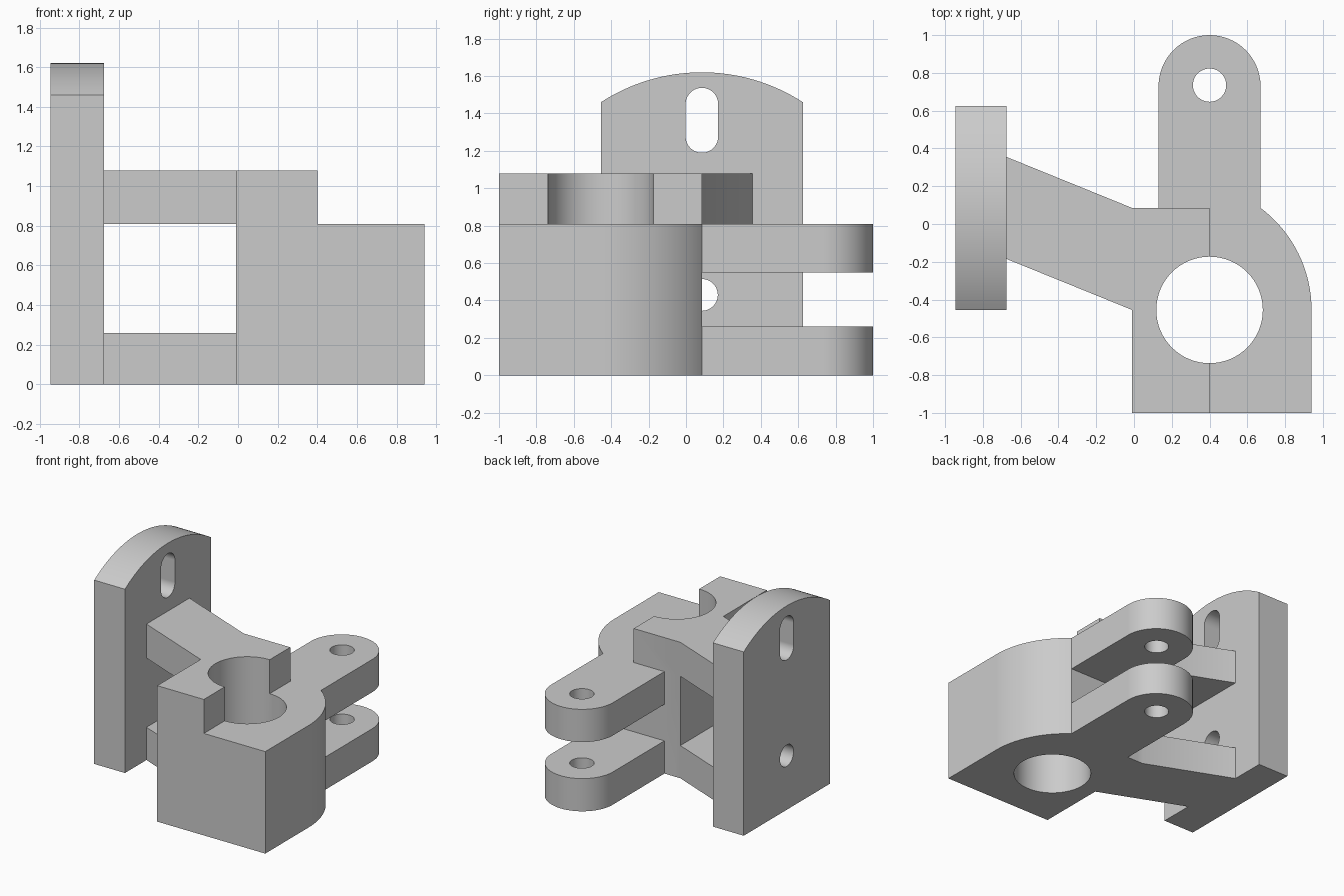
import bpy, bmesh
from math import sin, cos, pi, asin, radians

cube = bpy.data.objects.get("Cube")
if cube:
    bpy.data.objects.remove(cube, do_unlink=True)

grey = bpy.data.materials.new("light grey")
grey.use_nodes = True
grey.diffuse_color = (0.6, 0.6, 0.6, 1)
grey.node_tree.nodes["Principled BSDF"].inputs["Base Color"].default_value = (0.6, 0.6, 0.6, 1)


def arc(cx, cy, r, a0, a1, n=32):
    """Points along an arc, angles in radians."""
    return [(cx + r * cos(a0 + (a1 - a0) * i / n),
             cy + r * sin(a0 + (a1 - a0) * i / n)) for i in range(n + 1)]


def circle(cx, cy, r, n=64):
    return arc(cx, cy, r, 0, 2 * pi, n)[:-1]


def prism(name, outline, lo, hi, axis="z"):
    """Extrude an outline: (x, y) along z, or (y, z) along x."""
    place = (lambda p, h: (p[0], p[1], h)) if axis == "z" else (lambda p, h: (h, p[0], p[1]))
    bm = bmesh.new()
    face = bm.faces.new([bm.verts.new(place(p, lo)) for p in outline])
    ext = bmesh.ops.extrude_face_region(bm, geom=[face])
    shift = (0, 0, hi - lo) if axis == "z" else (hi - lo, 0, 0)
    bmesh.ops.translate(bm, vec=shift, verts=[v for v in ext["geom"] if isinstance(v, bmesh.types.BMVert)])
    bmesh.ops.recalc_face_normals(bm, faces=bm.faces)
    mesh = bpy.data.meshes.new(name)
    bm.to_mesh(mesh)
    bm.free()
    mesh.materials.append(grey)
    obj = bpy.data.objects.new(name, mesh)
    bpy.context.collection.objects.link(obj)
    return obj


def combine(target, tool, operation):
    """Apply one boolean and discard the tool."""
    mod = target.modifiers.new("bool", "BOOLEAN")
    mod.operation, mod.solver, mod.object = operation, "EXACT", tool
    bpy.context.view_layer.objects.active = target
    bpy.ops.object.modifier_apply(modifier=mod.name)
    bpy.data.objects.remove(tool, do_unlink=True)


# Shared levels and positions
BACK, BORE_Y, SPLIT_X, BODY_X = 0.085, -0.455, 0.40, -0.01
BASE_TOP, DECK, CAP = 0.26, 0.81, 1.08
PLATE = (-0.945, -0.675)

# Main block with one rounded corner
corner_r = 0.675
corner = arc(0.94 - corner_r, BORE_Y, corner_r, 0, asin((BACK - BORE_Y) / corner_r))
bracket = prism("bracket", [(BODY_X, -1), (0.94, -1)] + corner + [(BODY_X, BACK)], 0, DECK)

# Raised half collar
parts = [prism("half_collar", [(BODY_X, -1), (SPLIT_X, -1), (SPLIT_X, BACK), (BODY_X, BACK)],
               DECK - 0.1, CAP)]

# Upper and lower slanted arms, run slightly into the block and plate
arm = [(BODY_X + 0.05, BORE_Y), (BODY_X + 0.05, BACK), (BODY_X, BACK), (PLATE[1], 0.355),
       (PLATE[1] - 0.05, 0.355), (PLATE[1] - 0.05, -0.185), (PLATE[1], -0.185), (BODY_X, BORE_Y)]
# Clevis lugs with round ends
lug = [(0.13, -0.05), (0.67, -0.05)] + arc(0.40, 0.73, 0.27, 0, pi)
for name, outline, low, high in (("lower_arm", arm, 0, BASE_TOP), ("upper_arm", arm, DECK, CAP),
                                 ("lower_lug", lug, 0, BASE_TOP), ("upper_lug", lug, 0.55, DECK)):
    parts.append(prism(name, outline, low, high))

# Mounting plate with a shallow arched top
plate_r = 0.991
half = asin(0.54 / plate_r)
top = arc(BACK, 1.62 - plate_r, plate_r, pi / 2 - half, pi / 2 + half)
parts.append(prism("mounting_plate", [(-0.455, 0), (0.625, 0)] + top, *PLATE, axis="x"))

for part in parts:
    combine(bracket, part, "UNION")

# Bore, pin hole, plate hole and plate slot
slot = arc(BACK, 1.45, 0.087, 0, pi) + arc(BACK, 1.277, 0.087, pi, 2 * pi)
cutters = [prism("bore_cutter", circle(SPLIT_X, BORE_Y, 0.282), -0.1, 1.2),
           prism("pin_cutter", circle(0.40, 0.735, 0.088), -0.1, 1.2),
           prism("hole_cutter", circle(BACK, 0.43, 0.085), -1, -0.6, "x"),
           prism("slot_cutter", slot, -1, -0.6, "x")]
for cutter in cutters:
    cutter.hide_render = True
    combine(bracket, cutter, "DIFFERENCE")

# Merge coplanar pieces, then smooth only the curved walls
bm = bmesh.new()
bm.from_mesh(bracket.data)
bmesh.ops.remove_doubles(bm, verts=bm.verts, dist=0.0002)
bmesh.ops.dissolve_limit(bm, angle_limit=radians(0.5), verts=bm.verts, edges=bm.edges)
bm.to_mesh(bracket.data)
bm.free()
bpy.ops.object.select_all(action="DESELECT")
bracket.select_set(True)
bpy.context.view_layer.objects.active = bracket
bpy.ops.object.shade_smooth_by_angle(angle=radians(25))
weighted = bracket.modifiers.new("flat walls", "WEIGHTED_NORMAL")
weighted.keep_sharp = True
